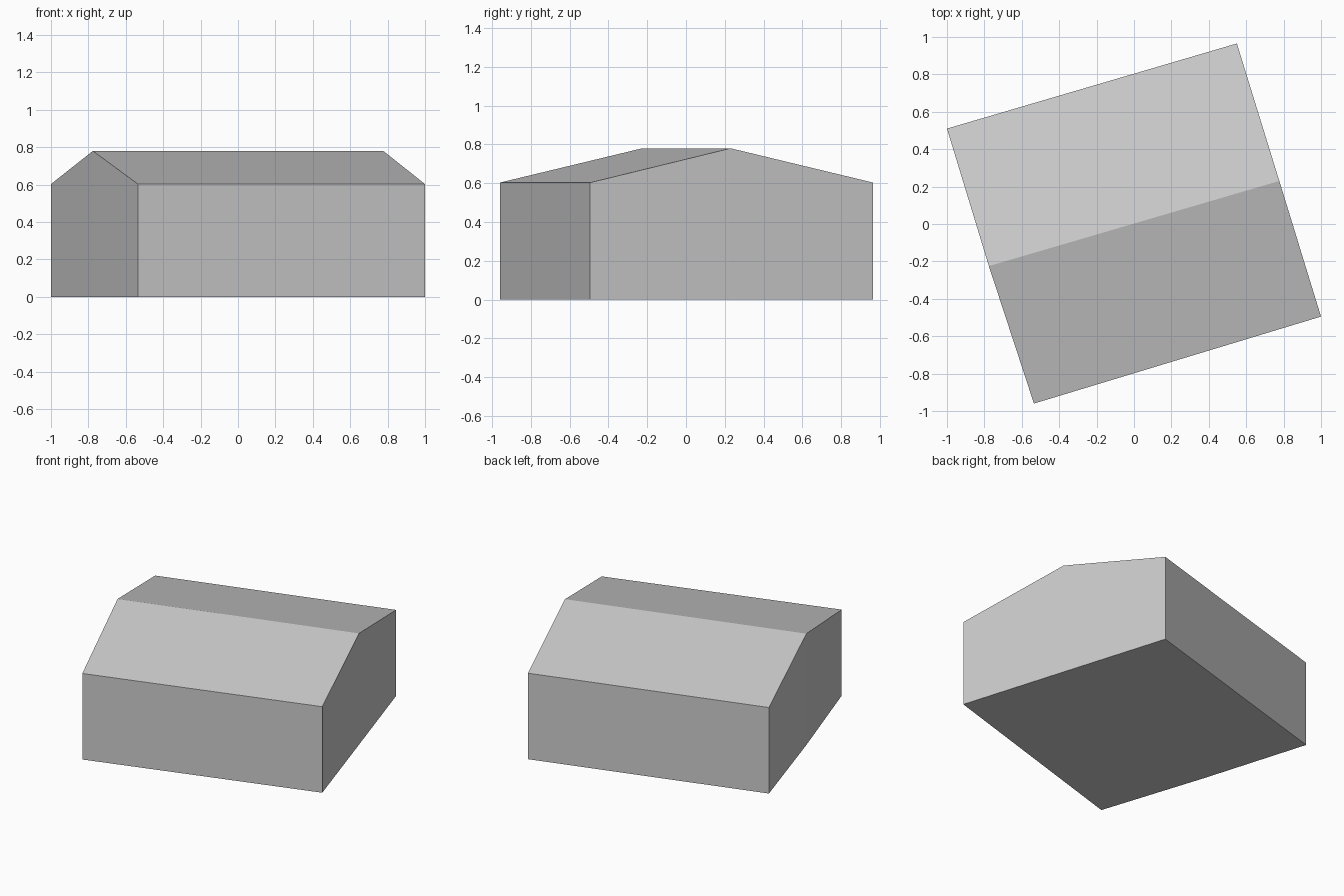
import bpy
import bmesh

EAVE, RIDGE = 0.603, 0.78

cube = bpy.data.objects.get("Cube")
if cube:
    bpy.data.objects.remove(cube, do_unlink=True)

# Plain grey for the whole building
grey = bpy.data.materials.new("light_grey")
grey.use_nodes = True
colour = (0.6, 0.6, 0.6, 1)
grey.diffuse_color = colour
grey.node_tree.nodes["Principled BSDF"].inputs["Base Color"].default_value = colour

# Footprint, counter-clockwise, with a point under each end of the ridge
footprint = [(-0.535, -0.96), (1, -0.495), (0.777, 0.23),
             (0.55, 0.965), (-1, 0.51), (-0.776, -0.225)]
ridge_ends = (2, 5)

bm = bmesh.new()
base = [bm.verts.new((x, y, 0)) for x, y in footprint]
top = [bm.verts.new((x, y, RIDGE if i in ridge_ends else EAVE))
       for i, (x, y) in enumerate(footprint)]

# Floor
bm.faces.new(base[::-1])

# Long walls and split gable ends
for i in range(len(base)):
    j = (i + 1) % len(base)
    bm.faces.new((base[i], base[j], top[j], top[i]))

# Two roof slopes meeting at the ridge
bm.faces.new((top[0], top[1], top[2], top[5]))
bm.faces.new((top[2], top[3], top[4], top[5]))
bmesh.ops.recalc_face_normals(bm, faces=bm.faces)

mesh = bpy.data.meshes.new("gabled_building")
bm.to_mesh(mesh)
bm.free()
mesh.materials.append(grey)
building = bpy.data.objects.new("gabled_building", mesh)
bpy.context.collection.objects.link(building)
